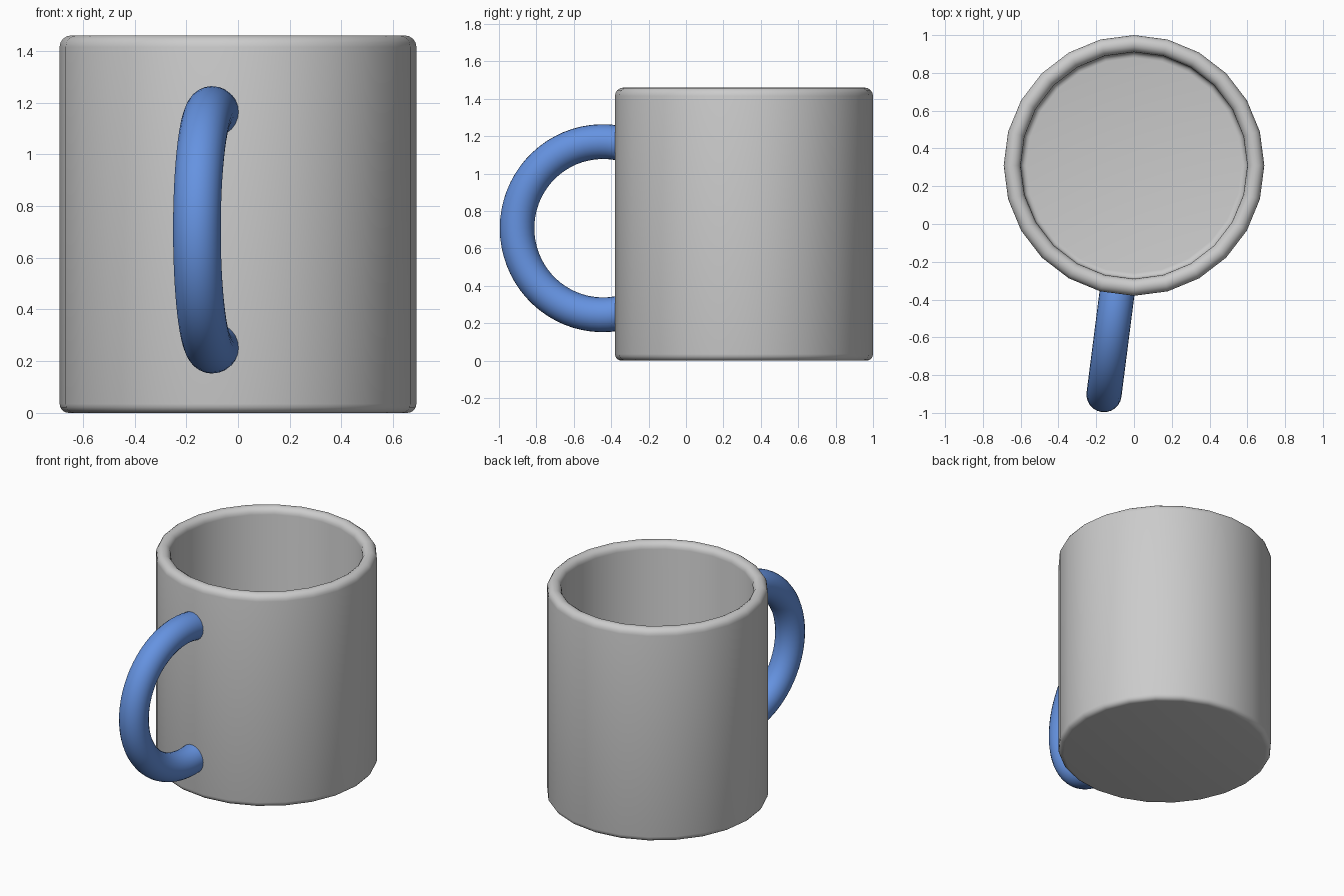
import bpy, bmesh
from math import sin, cos, pi, radians
from mathutils import Vector, Matrix

if "Cube" in bpy.data.objects:
    bpy.data.objects.remove(bpy.data.objects["Cube"])


def spun(name, points, closed, centre, axis, angle, steps, cap=False):
    """Revolve a profile about an axis and return the smooth-shaded object."""
    bm = bmesh.new()
    verts = [bm.verts.new(p) for p in points]
    edges = [bm.edges.new(pair) for pair in zip(verts, verts[1:])]
    if closed:
        edges.append(bm.edges.new((verts[-1], verts[0])))
    bmesh.ops.spin(bm, geom=verts + edges, cent=centre, axis=axis,
                   angle=angle, steps=steps)
    bmesh.ops.remove_doubles(bm, verts=bm.verts, dist=0.0005)
    if cap:
        bmesh.ops.holes_fill(bm, edges=[e for e in bm.edges if e.is_boundary], sides=0)
    bmesh.ops.recalc_face_normals(bm, faces=bm.faces)
    mesh = bpy.data.meshes.new(name)
    bm.to_mesh(mesh)
    bm.free()
    obj = bpy.data.objects.new(name, mesh)
    bpy.context.collection.objects.link(obj)
    bpy.ops.object.select_all(action='DESELECT')
    obj.select_set(True)
    bpy.context.view_layer.objects.active = obj
    bpy.ops.object.shade_smooth_by_angle(angle=radians(40))
    return obj


def fillet(r, z, size, start, end, steps=4):
    """Rounded profile corner, angles in degrees."""
    return [(r + size * cos(radians(start + (end - start) * i / steps)),
             z + size * sin(radians(start + (end - start) * i / steps)))
            for i in range(steps + 1)]


# Cup: 24-sided hollow body with rounded foot, rim and inner floor
CUP_Y = 0.31
profile = [(0, 0)]
profile += fillet(0.655, 0.035, 0.035, -90, 0)
profile += fillet(0.645, 1.415, 0.045, 0, 90)
profile += fillet(0.645, 1.415, 0.045, 90, 180)
profile += fillet(0.57, 0.13, 0.03, 0, -90)
profile += [(0, 0.10)]
spun("cup", [(r, CUP_Y, z) for r, z in profile], False,
     (0, CUP_Y, 0), (0, 0, 1), 2 * pi, 24)

# Handle: round tube bent in an arc, turned slightly off the cup's centre line
MAJOR, TUBE, TURN = 0.463, 0.093, radians(7.3)
centre = Vector((-0.10, -0.444, 0.708))
out = Vector((-sin(TURN), -cos(TURN), 0))
up = Vector((0, 0, 1))
axis = out.cross(up)
overlap = radians(14)      # how far each end runs into the cup wall
start = Matrix.Rotation(-pi / 2 - overlap, 3, axis)
ring = []
for i in range(24):
    t = 2 * pi * i / 24
    offset = out * (MAJOR + TUBE * cos(t)) + axis * (TUBE * sin(t))
    ring.append(centre + start @ offset)
handle = spun("handle", ring, True, centre, axis, pi + 2 * overlap, 40, cap=True)

blue = bpy.data.materials.new("handle_blue")
blue.diffuse_color = (0.13, 0.29, 0.75, 1)
blue.use_nodes = True
blue.node_tree.nodes["Principled BSDF"].inputs["Base Color"].default_value = blue.diffuse_color
handle.data.materials.append(blue)
